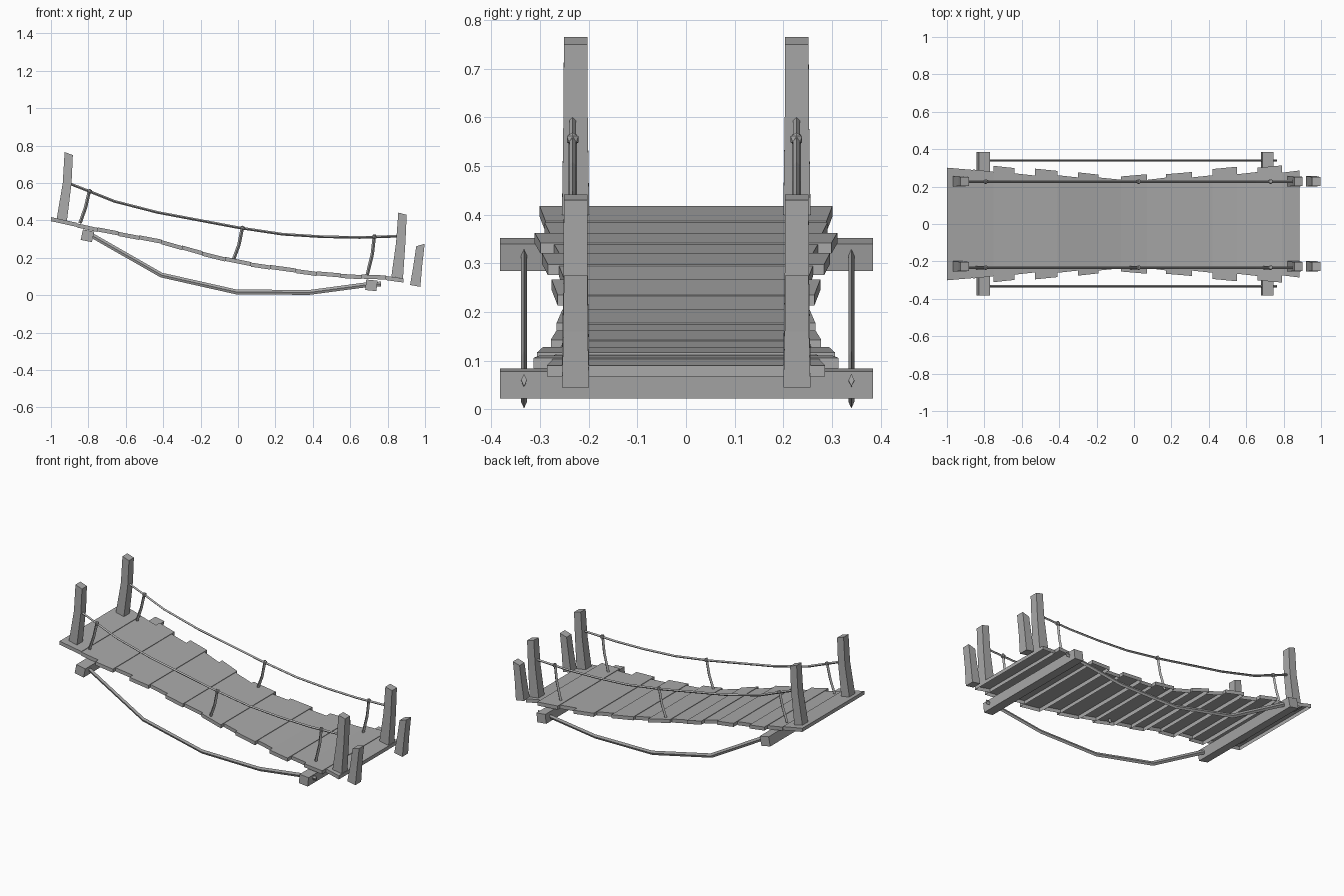
import bpy, bmesh
from mathutils import Vector

cube = bpy.data.objects.get("Cube")
if cube:
    bpy.data.objects.remove(cube, do_unlink=True)

GREY = (0.4, 0.4, 0.4, 1)
mat = bpy.data.materials.new("weathered_grey")
mat.use_nodes = True
mat.diffuse_color = GREY
mat.node_tree.nodes["Principled BSDF"].inputs["Base Color"].default_value = GREY


def finish(bm, name, normals=True):
    if normals:
        bmesh.ops.recalc_face_normals(bm, faces=bm.faces)
    me = bpy.data.meshes.new(name)
    bm.to_mesh(me)
    bm.free()
    me.materials.append(mat)
    ob = bpy.data.objects.new(name, me)
    bpy.context.collection.objects.link(ob)
    return ob


def loft(name, rings, cap_start=True, cap_end=True):
    """Skin a list of equal-sized point rings."""
    bm = bmesh.new()
    vs = [[bm.verts.new(p) for p in ring] for ring in rings]
    n = len(vs[0])
    for a, b in zip(vs, vs[1:]):
        for i in range(n):
            j = (i + 1) % n
            bm.faces.new((a[i], a[j], b[j], b[i]))
    if cap_start:
        bm.faces.new(vs[0][::-1])
    if cap_end:
        bm.faces.new(vs[-1])
    return finish(bm, name)


def rope(name, path, ry, rz):
    """Four-sided rope along a path lying close to the xz plane."""
    rings = []
    pts = [Vector(p) for p in path]
    for i, p in enumerate(pts):
        t = (pts[min(i + 1, len(pts) - 1)] - pts[max(i - 1, 0)]).normalized()
        side = Vector((0, 1, 0))
        up = t.cross(side).normalized()
        rings.append([p + side * ry, p + up * rz, p - side * ry, p - up * rz])
    return loft(name, rings)


def along(points, x):
    """Height of a polyline at x."""
    for (x0, z0), (x1, z1) in zip(points, points[1:]):
        if x <= x1:
            return z0 + (z1 - z0) * (x - x0) / (x1 - x0)
    return points[-1][1]


# Deck: sagging row of planks, hollow underneath
DECK = [(-1, .415), (-.75, .36), (-.41, .295), (-.2, .235), (0, .185),
        (.2, .155), (.42, .125), (.6, .11), (.79, .103), (.885, .09)]
EDGES = [-1, -.86, -.75, -.64, -.53, -.41, -.3, -.19, -.07,
         .07, .17, .31, .42, .55, .66, .79, .885]
HALF = [.295, .285, .305, .265, .29, .255, .27, .243, .26,
        .242, .272, .255, .3, .272, .307, .28]
for i, half in enumerate(HALF):
    x0, x1 = EDGES[i], EDGES[i + 1]
    lift = .003 if i % 2 == 0 else 0
    skew = .006 if i < 8 else -.006
    rings = []
    for drop in (.022, 0):
        rings.append([(x, s * (half + k), along(DECK, x) + lift - drop)
                      for x, s, k in ((x0, -1, skew), (x1, -1, -skew),
                                      (x1, 1, -skew), (x0, 1, skew))])
    loft(f"deck_plank_{i + 1}", rings, cap_start=False)

# Posts: bent, tapering, with sloping tops. Levels are (x left, x right, z left, z right)
POSTS = {
    "upper_post": [(-.97, -.915, .405, .395), (-.937, -.89, .6, .6), (-.927, -.883, .765, .75)],
    "lower_post": [(.82, .882, .1, .09), (.845, .895, .28, .28), (.857, .902, .442, .43)],
    "end_post": [(.92, .975, .055, .045), (.938, .985, .16, .16), (.953, .998, .262, .275)],
}
for name, levels in POSTS.items():
    for side, y in (("left", .228), ("right", -.227)):
        rings = []
        for k, (xl, xr, zl, zr) in enumerate(levels):
            h = (.028, .025, .024)[k]
            rings.append([(xl, y - h, zl), (xr, y - h, zr),
                          (xr, y + h, zr), (xl, y + h, zl)])
        loft(f"{name}_{side}", rings)

# Cross beams under the deck
for name, cx, cz, hx, hz, tilt in (("upper_beam", -.805, .318, .03, .028, .006),
                                   ("lower_beam", .713, .053, .03, .028, .003)):
    rings = [[(cx - hx - tilt, y, cz - hz + tilt), (cx + hx - tilt, y, cz - hz - tilt),
              (cx + hx + tilt, y, cz + hz - tilt), (cx - hx + tilt, y, cz + hz + tilt)]
             for y in (-.382, .384)]
    loft(name, rings)

# Handrails, hanger ropes with knots, and slack ropes beneath
RAIL = [(-.9, .597), (-.8, .558), (-.66, .502), (-.43, .443), (0, .362),
        (.24, .326), (.45, .313), (.65, .309), (.86, .316)]
HANGERS = [((-.793, .565), (-.815, .47), (-.845, .385)),
           ((.025, .37), (.005, .27), (-.028, .18)),
           ((.73, .325), (.718, .22), (.69, .105))]
SLACK = [(-.79, .325), (-.41, .108), (-.01, .018), (.38, .015), (.68, .055), (.765, .06)]
for side, y, ys in (("left", .227, .34), ("right", -.233, -.333)):
    rope(f"handrail_{side}", [(x, y, z) for x, z in RAIL], .007, .007)
    rope(f"slack_rope_{side}", [(x, ys, z) for x, z in SLACK], .006, .013)
    for i, path in enumerate(HANGERS):
        rope(f"hanger_rope_{side}_{i + 1}", [(x, y, z) for x, z in path], .009, .009)
        bm = bmesh.new()
        bmesh.ops.create_icosphere(bm, subdivisions=1, radius=.014)
        bmesh.ops.translate(bm, verts=bm.verts, vec=(path[0][0], y, along(RAIL, path[0][0])))
        finish(bm, f"knot_{side}_{i + 1}")
